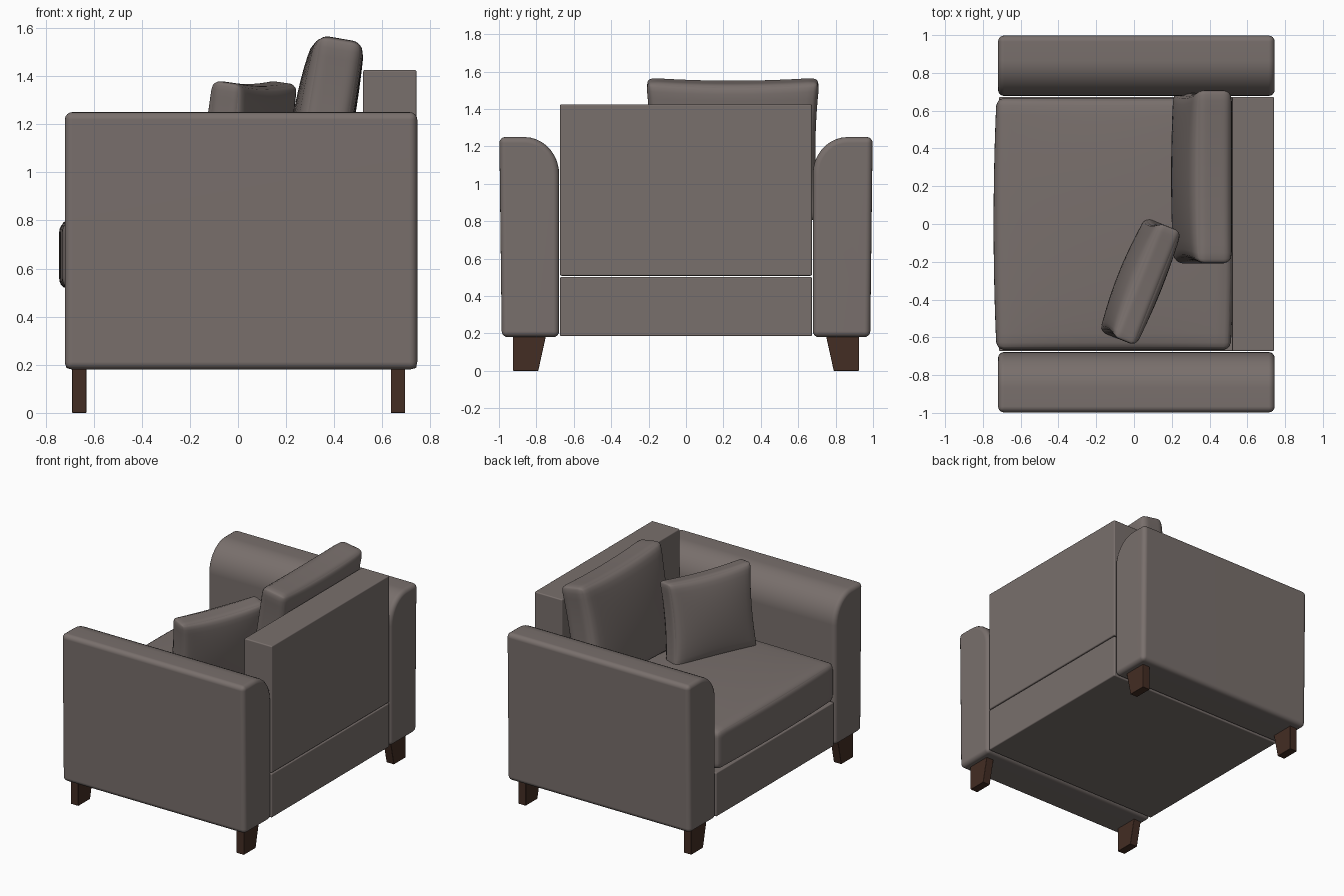
import bpy, bmesh, math
from mathutils import Vector

if "Cube" in bpy.data.objects:
    bpy.data.objects.remove(bpy.data.objects["Cube"])


def material(name, rgb):
    m = bpy.data.materials.new(name)
    m.diffuse_color = (*rgb, 1)
    m.use_nodes = True
    m.node_tree.nodes["Principled BSDF"].inputs["Base Color"].default_value = m.diffuse_color
    return m


FABRIC = material("taupe fabric", (0.19, 0.16, 0.15))
WOOD = material("dark brown wood", (0.056, 0.026, 0.017))


def finish(bm, name, mat):
    bmesh.ops.recalc_face_normals(bm, faces=bm.faces[:])
    me = bpy.data.meshes.new(name)
    bm.to_mesh(me)
    bm.free()
    me.materials.append(mat)
    ob = bpy.data.objects.new(name, me)
    bpy.context.collection.objects.link(ob)
    bpy.ops.object.select_all(action='DESELECT')
    ob.select_set(True)
    bpy.context.view_layer.objects.active = ob
    bpy.ops.object.shade_smooth_by_angle(angle=math.radians(35))
    wn = ob.modifiers.new("weighted normals", 'WEIGHTED_NORMAL')
    wn.keep_sharp = True
    return ob


def prism(name, profile, x0, x1, mat, bevel, side=1):
    """Extrude a (y, z) profile along x and round its sharp edges."""
    bm = bmesh.new()
    face = bm.faces.new([bm.verts.new((x0, y * side, z)) for y, z in profile])
    ext = bmesh.ops.extrude_face_region(bm, geom=[face])
    for v in ext["geom"]:
        if isinstance(v, bmesh.types.BMVert):
            v.co.x = x1
    bmesh.ops.recalc_face_normals(bm, faces=bm.faces[:])
    sharp = [e for e in bm.edges if e.calc_face_angle(0) > math.radians(40)]
    bmesh.ops.bevel(bm, geom=sharp, offset=bevel, segments=4, profile=0.5,
                    affect='EDGES', clamp_overlap=True)
    return finish(bm, name, mat)


def box(y, z0, z1):
    return [(-y, z0), (y, z0), (y, z1), (-y, z1)]


def cushion(name, loc, half, radius, bulge, pinch, tilt, turn):
    """Padded block: half = (thickness, width, height), bulge = (front, back)."""
    bm = bmesh.new()
    bmesh.ops.create_cube(bm, size=2)
    bmesh.ops.subdivide_edges(bm, edges=bm.edges[:], cuts=17, use_grid_fill=True)
    for vert in bm.verts:
        w, u, v = (math.sin(c * math.pi / 2) for c in vert.co)
        q = Vector((w * half[0], u * half[1], v * half[2]))
        core = Vector([max(-h + radius, min(h - radius, c)) for c, h in zip(q, half)])
        p = core + (q - core).normalized() * radius
        amount = bulge[0] if w < 0 else bulge[1]
        p.x += w * amount * ((1 - u * u) * (1 - v * v)) ** 0.6
        p.y *= 1 - pinch[0] * (1 - v * v)
        p.z *= 1 - pinch[1] * (1 - u * u)
        vert.co = p
    ob = finish(bm, name, FABRIC)
    ob.location = loc
    ob.rotation_euler = (0, math.radians(tilt), math.radians(turn))
    return ob


# Frame: base and backrest
prism("base", box(0.673, 0.185, 0.502), -0.715, 0.742, FABRIC, 0.008)
prism("backrest", box(0.673, 0.508, 1.425), 0.52, 0.742, FABRIC, 0.008)

# Arms: straight outside, quarter-round inner shoulder
shoulder = [(0.865 - 0.187 * math.cos(a), 1.05 + 0.2 * math.sin(a))
            for a in (math.pi / 2 * i / 9 for i in range(10))]
arm_profile = [(0.678, 0.18)] + shoulder + [(0.998, 1.25), (0.985, 0.18)]
for side, label in ((-1, "right"), (1, "left")):
    prism(label + "_arm", arm_profile, -0.72, 0.745, FABRIC, 0.032, side)
    # Tapered legs
    for x, end in ((-0.66, "front"), (0.665, "back")):
        prism(f"{end}_{label}_leg",
              [(0.79, 0), (0.925, 0), (0.925, 0.19), (0.748, 0.19)],
              x - 0.03, x + 0.03, WOOD, 0.003, side)

# Seat cushion, lying flat (its front face turns upwards)
cushion("seat_cushion", (-0.108, 0, 0.655), (0.142, 0.668, 0.62), 0.045,
        (0.035, 0.0), (0.0, -0.025), 90, 0)

# Loose back cushion and smaller throw cushion
cushion("back_cushion", (0.365, 0.25, 1.185), (0.098, 0.465, 0.38), 0.05,
        (0.045, 0.015), (0.05, 0.045), 9.5, 0)
cushion("throw_cushion", (0.035, -0.305, 1.08), (0.066, 0.33, 0.3), 0.035,
        (0.05, 0.04), (0.06, 0.05), 7.5, -21.8)
